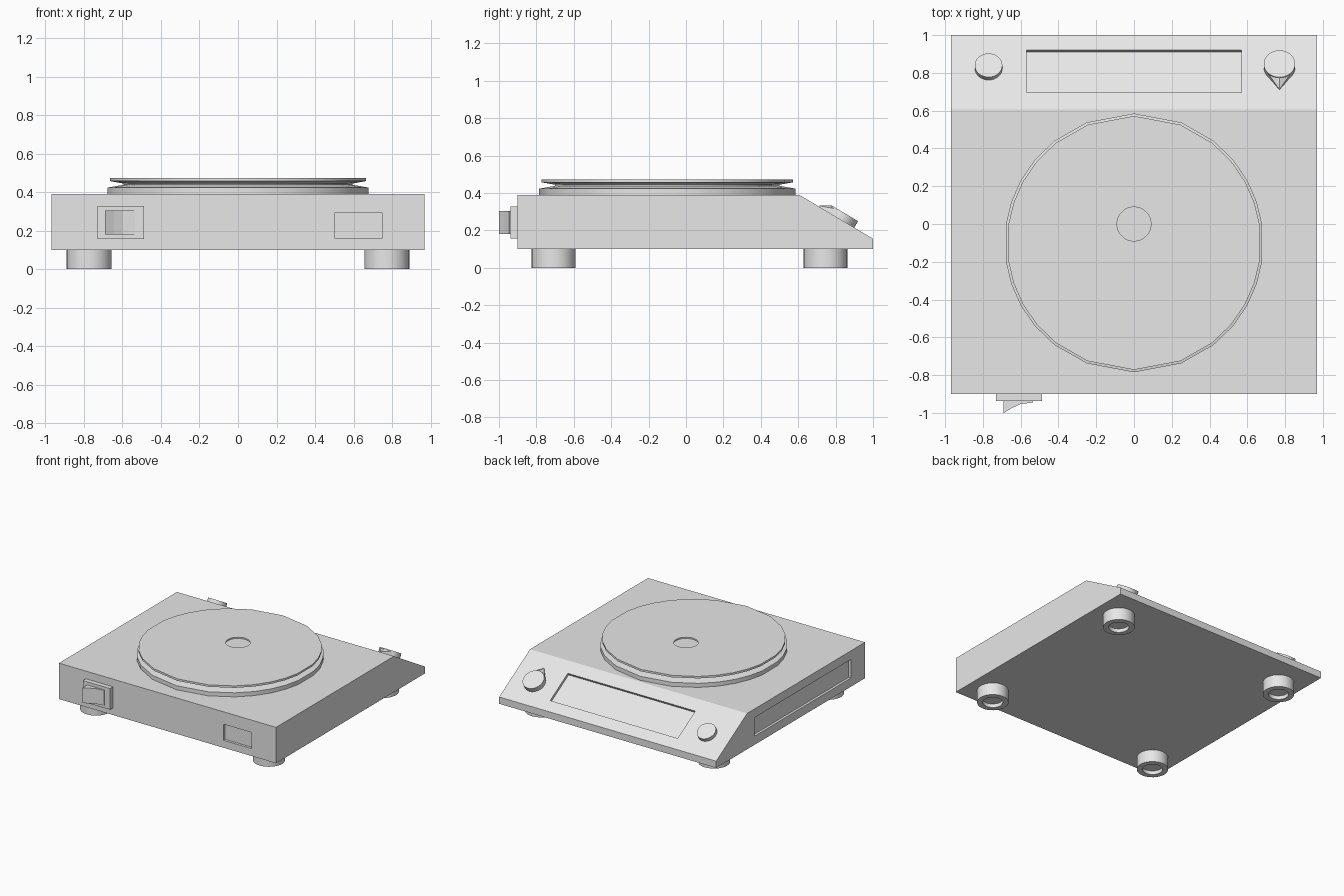
import bpy, bmesh, math
from mathutils import Matrix, Vector

if "Cube" in bpy.data.objects:
    bpy.data.objects.remove(bpy.data.objects["Cube"])

grey = bpy.data.materials.new("light_grey")
grey.diffuse_color = (0.8, 0.8, 0.8, 1)
grey.use_nodes = True
grey.node_tree.nodes["Principled BSDF"].inputs["Base Color"].default_value = grey.diffuse_color


def finish(name, bm, matrix=Matrix()):
    bmesh.ops.recalc_face_normals(bm, faces=bm.faces)
    me = bpy.data.meshes.new(name)
    bm.to_mesh(me)
    bm.free()
    me.transform(matrix)
    me.materials.append(grey)
    ob = bpy.data.objects.new(name, me)
    bpy.context.collection.objects.link(ob)
    return ob


def loft(name, rings, matrix=Matrix()):
    """Closed solid through rings with equal point counts."""
    bm = bmesh.new()
    vs = [[bm.verts.new(p) for p in r] for r in rings]
    n = len(vs[0])
    for a, b in zip(vs, vs[1:]):
        for i in range(n):
            j = (i + 1) % n
            bm.faces.new((a[i], a[j], b[j], b[i]))
    bm.faces.new(vs[0])
    bm.faces.new(vs[-1])
    return finish(name, bm, matrix)


def box(name, x0, x1, y0, y1, z0, z1, matrix=Matrix()):
    return loft(name, [[(x0, y0, z), (x1, y0, z), (x1, y1, z), (x0, y1, z)]
                       for z in (z0, z1)], matrix)


def revolve(name, profile, angles, matrix=Matrix()):
    return loft(name, [[(r * math.sin(a), r * math.cos(a), z) for a in angles]
                       for r, z in profile], matrix)


def cut(ob, cutter):
    mod = ob.modifiers.new("recess", 'BOOLEAN')
    mod.operation, mod.solver, mod.object = 'DIFFERENCE', 'EXACT', cutter
    bpy.context.view_layer.objects.active = ob
    bpy.ops.object.modifier_apply(modifier=mod.name)
    bpy.data.objects.remove(cutter)


def smooth(ob):
    bpy.ops.object.select_all(action='DESELECT')
    ob.select_set(True)
    bpy.context.view_layer.objects.active = ob
    bpy.ops.object.shade_smooth_by_angle(angle=math.radians(30))


circle = [math.tau * i / 32 for i in range(32)]

# Sloped control panel frame: local y runs up the slope, z is its normal
edge_y, edge_z, tip_z = 0.605, 0.39, 0.155
slope = math.atan2(edge_z - tip_z, 1.0 - edge_y)
s, c = math.sin(slope), math.cos(slope)


def on_slope(x, y):
    z = edge_z - (y - edge_y) * math.tan(slope)
    rot = Matrix(((-1, 0, 0), (0, -c, s), (0, s, c))).to_4x4()
    return Matrix.Translation((x, y, z)) @ rot


# Body with sloped control edge
side = [(-0.9, 0.1), (1.0, 0.1), (1.0, tip_z), (edge_y, edge_z), (-0.9, edge_z)]
body = loft("body", [[(x, y, z) for y, z in side] for x in (-0.97, 0.97)])

# Recesses: display window, side panel, rear socket
half = (0.92 - 0.695) / 2 / c
cut(body, box("display_cutter", -0.57, 0.57, -half, half, -0.02, 0.05,
              on_slope(0, 0.8075)))
cut(body, box("side_cutter", -1.1, -0.95, -0.72, 0.51, 0.17, 0.32))
cut(body, box("socket_cutter", 0.5, 0.75, -1.0, -0.88, 0.16, 0.29))

# Round weighing plate on its base ring, facets finer toward the sides
quarter = [0, 21.4, 37.9, 50, 61, 71.5, 81.7]
half_turn = quarter + [180 - a for a in reversed(quarter)]
angles = [math.radians(a) for a in
          half_turn + [360 - a for a in reversed(half_turn[1:-1])]]
plate = revolve("weighing_plate",
                [(0.685, 0.385), (0.685, 0.423), (0.6, 0.438), (0.6, 0.444),
                 (0.672, 0.457), (0.672, 0.473)],
                angles, Matrix.Translation((0, -0.1, 0)))
cut(plate, revolve("dimple_cutter", [(0.09, 0.463), (0.09, 0.5)], circle))
smooth(plate)

# Feet with hollow undersides
for x in (-0.773, 0.773):
    for y in (-0.708, 0.746):
        smooth(revolve("foot", [(0.075, 0.03), (0.075, 0), (0.117, 0), (0.117, 0.105)],
                       circle, Matrix.Translation((x, y, 0))))

# Button and pointer knob on the slope
smooth(revolve("button", [(0.073, -0.005), (0.073, 0.03)], circle, on_slope(-0.77, 0.825)))
knob_frame = on_slope(0.77, 0.828)
smooth(revolve("knob", [(0.083, -0.005), (0.083, 0.04)], circle, knob_frame))
bm = bmesh.new()
for p in [(-0.072, 0.04, 0), (0.072, 0.04, 0), (-0.072, 0.04, 0.04), (0.072, 0.04, 0.04),
          (0, 0.083, 0.04), (0, 0.137, 0.005), (0, 0.137, 0)]:
    bm.verts.new(p)
bmesh.ops.convex_hull(bm, input=bm.verts)
finish("knob_pointer", bm, knob_frame)

# Power switch frame and rocker
box("switch_frame", -0.73, -0.487, -0.938, -0.895, 0.157, 0.328)
rocker = [(-0.69, -0.93), (-0.69, -1.0), (-0.645, -0.974), (-0.6, -0.953),
          (-0.535, -0.945), (-0.535, -0.93)]
loft("switch_rocker", [[(x, y, z) for x, y in rocker] for z in (0.18, 0.303)])
